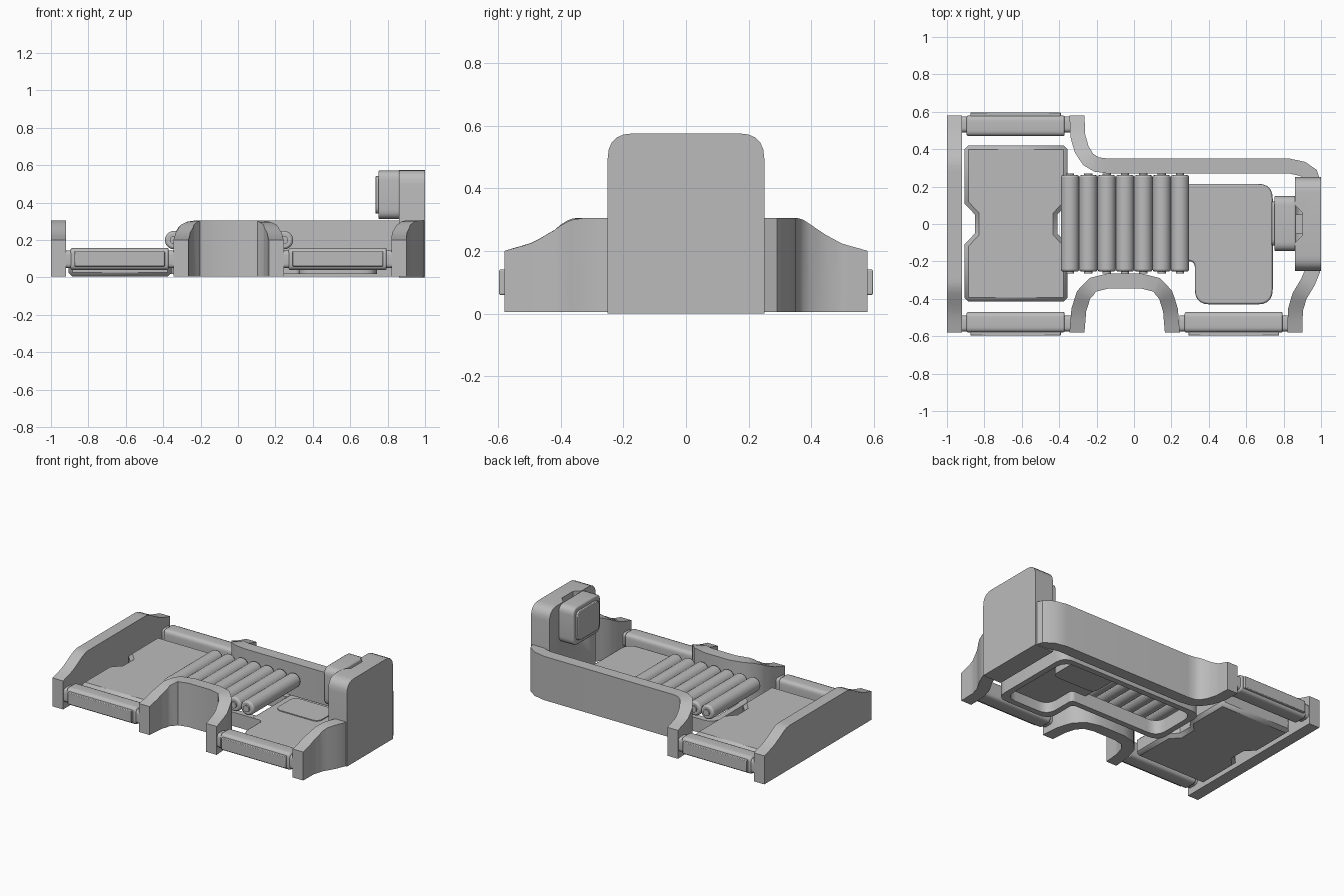
import bpy, bmesh, math
from mathutils import Vector

if "Cube" in bpy.data.objects:
    bpy.data.objects.remove(bpy.data.objects["Cube"])

grey = bpy.data.materials.new("plain grey")
grey.diffuse_color = (0.5, 0.5, 0.5, 1)
grey.use_nodes = True
grey.node_tree.nodes["Principled BSDF"].inputs["Base Color"].default_value = grey.diffuse_color


def finish(name, bm, bevel=0, seg=2):
    bmesh.ops.recalc_face_normals(bm, faces=bm.faces)
    me = bpy.data.meshes.new(name)
    bm.to_mesh(me)
    bm.free()
    me.materials.append(grey)
    ob = bpy.data.objects.new(name, me)
    bpy.context.collection.objects.link(ob)
    if bevel:
        m = ob.modifiers.new("bevel", 'BEVEL')
        m.width, m.segments, m.limit_method = bevel, seg, 'ANGLE'
        m.angle_limit = math.radians(50)
    bpy.ops.object.select_all(action='DESELECT')
    ob.select_set(True)
    bpy.context.view_layer.objects.active = ob
    bpy.ops.object.shade_smooth_by_angle(angle=math.radians(35))
    return ob


def prism(name, pts, a, b, axis='z', bevel=0, seg=2):
    """Extrude a 2D outline from a to b along an axis."""
    place = {'z': lambda p, t: (p[0], p[1], t),
             'x': lambda p, t: (t, p[0], p[1]),
             'y': lambda p, t: (p[0], t, p[1])}[axis]
    bm = bmesh.new()
    lo = [bm.verts.new(place(p, a)) for p in pts]
    hi = [bm.verts.new(place(p, b)) for p in pts]
    n = len(pts)
    bm.faces.new(lo)
    bm.faces.new(hi)
    for i in range(n):
        bm.faces.new((lo[i], lo[(i + 1) % n], hi[(i + 1) % n], hi[i]))
    return finish(name, bm, bevel, seg)


def rounded(pts, r, seg=5):
    """Round every corner of an outline; r is one radius or one per corner."""
    out, n = [], len(pts)
    rs = r if isinstance(r, list) else [r] * n
    for i, rad in enumerate(rs):
        p = Vector(pts[i])
        if rad == 0:
            out.append(p)
            continue
        a = p + (Vector(pts[i - 1]) - p).normalized() * rad
        b = p + (Vector(pts[(i + 1) % n]) - p).normalized() * rad
        for k in range(seg + 1):
            t = k / seg
            out.append(a * (1 - t) ** 2 + p * 2 * t * (1 - t) + b * t * t)
    return out


def rect(x0, x1, y0, y1):
    return [(x0, y0), (x1, y0), (x1, y1), (x0, y1)]


SLOPE = [(0.0, 0.305), (0.32, 0.305), (0.35, 0.298), (0.38, 0.283), (0.42, 0.26),
         (0.45, 0.243), (0.5, 0.222), (0.58, 0.2)]


def height(y):
    y = min(abs(y), 0.58)
    for (a, ha), (b, hb) in zip(SLOPE, SLOPE[1:]):
        if y <= b:
            return ha + (hb - ha) * (y - a) / (b - a)
    return 0.2


def wall(name, path, width=0.08):
    """Sweep a wall along a plan path; its top drops towards the open ends."""
    pts = []
    for a, b in zip(path, path[1:]):
        a, b = Vector(a), Vector(b)
        n = max(1, round(abs(a.y - b.y) / 0.03))
        pts += [a.lerp(b, k / n) for k in range(n)]
    pts.append(Vector(path[-1]))
    bm, rings, last = bmesh.new(), [], len(pts) - 1
    for i, p in enumerate(pts):
        d = (pts[min(i + 1, last)] - pts[max(i - 1, 0)]).normalized()
        if i in (0, last) and abs(d.y) > 0.9:
            d = Vector((0, math.copysign(1, d.y)))
        s = Vector((-d.y, d.x)) * width / 2
        h = height(p.y)
        rings.append([bm.verts.new((q.x, q.y, z)) for q, z in
                      ((p - s, 0.005), (p + s, 0.005), (p + s, h), (p - s, h))])
    for r, q in zip(rings, rings[1:]):
        for k in range(4):
            bm.faces.new((r[k], r[(k + 1) % 4], q[(k + 1) % 4], q[k]))
    bm.faces.new(rings[0])
    bm.faces.new(rings[-1])
    return finish(name, bm)


# Outer walls
wall("left_wall", [(-0.96, -0.58), (-0.96, 0.58)])
wall("back_wall", [(-0.305, 0.58), (-0.30, 0.47), (-0.28, 0.40), (-0.245, 0.345),
                   (-0.2, 0.318), (-0.14, 0.31), (0.83, 0.31), (0.9, 0.295),
                   (0.945, 0.265), (0.96, 0.22)])
wall("front_arch_wall", [(-0.305, -0.58), (-0.295, -0.46), (-0.27, -0.38), (-0.22, -0.325),
                         (-0.14, -0.305), (0.04, -0.305), (0.12, -0.325), (0.17, -0.38),
                         (0.195, -0.46), (0.205, -0.58)])
wall("right_front_wall", [(0.86, -0.58), (0.863, -0.46), (0.885, -0.385), (0.93, -0.31),
                          (0.955, -0.25), (0.96, -0.2)])

# Tall end block with a tapered slot behind the screen
block = prism("end_block", rounded([(-0.25, 0), (0.25, 0), (0.25, 0.575), (-0.25, 0.575)],
                                   [0, 0, 0.08, 0.08]), 0.86, 1.0, 'x')
slot = prism("slot_cutter", [(0.85, -0.11), (0.90, -0.06), (0.90, 0.06), (0.85, 0.11)], 0.32, 0.7)
slot.hide_render = True
slot.hide_viewport = True
cut = block.modifiers.new("slot", 'BOOLEAN')
cut.operation, cut.object = 'DIFFERENCE', slot

# Screen on the end block
prism("screen_case", rounded(rect(-0.145, 0.15, 0.312, 0.572), 0.05), 0.75, 0.865, 'x', 0.008)
prism("screen_panel", rounded(rect(-0.115, 0.12, 0.342, 0.542), 0.035), 0.735, 0.76, 'x', 0.004)
prism("screen_neck", rect(-0.05, 0.05, 0.35, 0.53), 0.855, 0.905, 'x')

# Edge rollers in the three openings
for name, x, side in (("back_left", -0.633, 1), ("front_left", -0.633, -1), ("front_right", 0.533, -1)):
    ys = sorted((side * 0.47, side * 0.58))
    prism(name + "_edge_bar", rounded(rect(ys[0], ys[1], 0.04, 0.158), 0.03),
          x - 0.262, x + 0.262, 'x', 0.008)
    yf = sorted((side * 0.56, side * 0.597))
    prism(name + "_edge_pad", rect(x - 0.242, x + 0.242, 0.06, 0.14), *yf, 'y', 0.004)
    ya = sorted((side * 0.49, side * 0.575))
    prism(name + "_edge_axle", rounded(rect(ya[0], ya[1], 0.05, 0.145), 0.025),
          x - 0.29, x + 0.295, 'x')

# Left floor plate with side notches
half = [(-0.907, -0.415), (-0.355, -0.415), (-0.355, -0.11), (-0.41, -0.05)]
right = half[1:] + [(-0.41, 0.05), (-0.355, 0.11), (-0.355, 0.42)]
left = [(-0.907, 0.42), (-0.907, 0.11), (-0.85, 0.05), (-0.85, -0.05), (-0.907, -0.11), half[0]]
prism("left_floor_plate", right + left, 0.005, 0.13, 'z', 0.022, 1)

# Conveyor rollers
for i in range(7):
    x = -0.342 + i * 0.098
    for part, r, y0, y1 in (("roller", 0.049, -0.255, 0.262), ("roller_core", 0.022, -0.265, 0.27)):
        ring = [(x + r * math.cos(t * math.pi / 12), 0.2 + r * math.sin(t * math.pi / 12))
                for t in range(24)]
        prism(f"{part}_{i + 1}", ring, y0, y1, 'y', 0.012 if part == "roller" else 0)

# L-shaped tray, open frame beneath the rollers
prism("tray_top", rounded([(0.25, -0.2), (0.325, -0.2), (0.325, -0.43), (0.742, -0.43),
                           (0.742, 0.215), (0.25, 0.215)], [0, 0.03, 0.08, 0.08, 0.08, 0]),
      0.09, 0.12, 'z', 0.01)


def rim(name, pts, inner, rad, z0, z1):
    """Closed upright band between two outlines."""
    a, b = rounded(pts, rad), rounded(inner, rad)
    bm, n = bmesh.new(), len(a)
    v = [[bm.verts.new((p[0], p[1], z)) for p in o]
         for o, z in ((a, z0), (a, z1), (b, z1), (b, z0))]
    for k in range(4):
        for i in range(n):
            j = (i + 1) % n
            bm.faces.new((v[k][i], v[k][j], v[(k + 1) % 4][j], v[(k + 1) % 4][i]))
    return finish(name, bm)


L = [(-0.36, -0.2), (0.325, -0.2), (0.325, -0.43), (0.742, -0.43), (0.742, 0.215), (-0.36, 0.215)]
L_in = [(-0.32, -0.16), (0.365, -0.16), (0.365, -0.39), (0.702, -0.39), (0.702, 0.175), (-0.32, 0.175)]
rim("tray_rim", L, L_in, [0.08, 0.03, 0.08, 0.08, 0.08, 0.08], 0.02, 0.115)

# Square pocket under the tray and its outline on top
pocket = rect(0.3, 0.63, -0.03, 0.18)
prism("tray_pocket", rounded(pocket, 0.05), 0.04, 0.1)
prism("tray_panel", rounded(pocket, 0.05), 0.115, 0.126)
